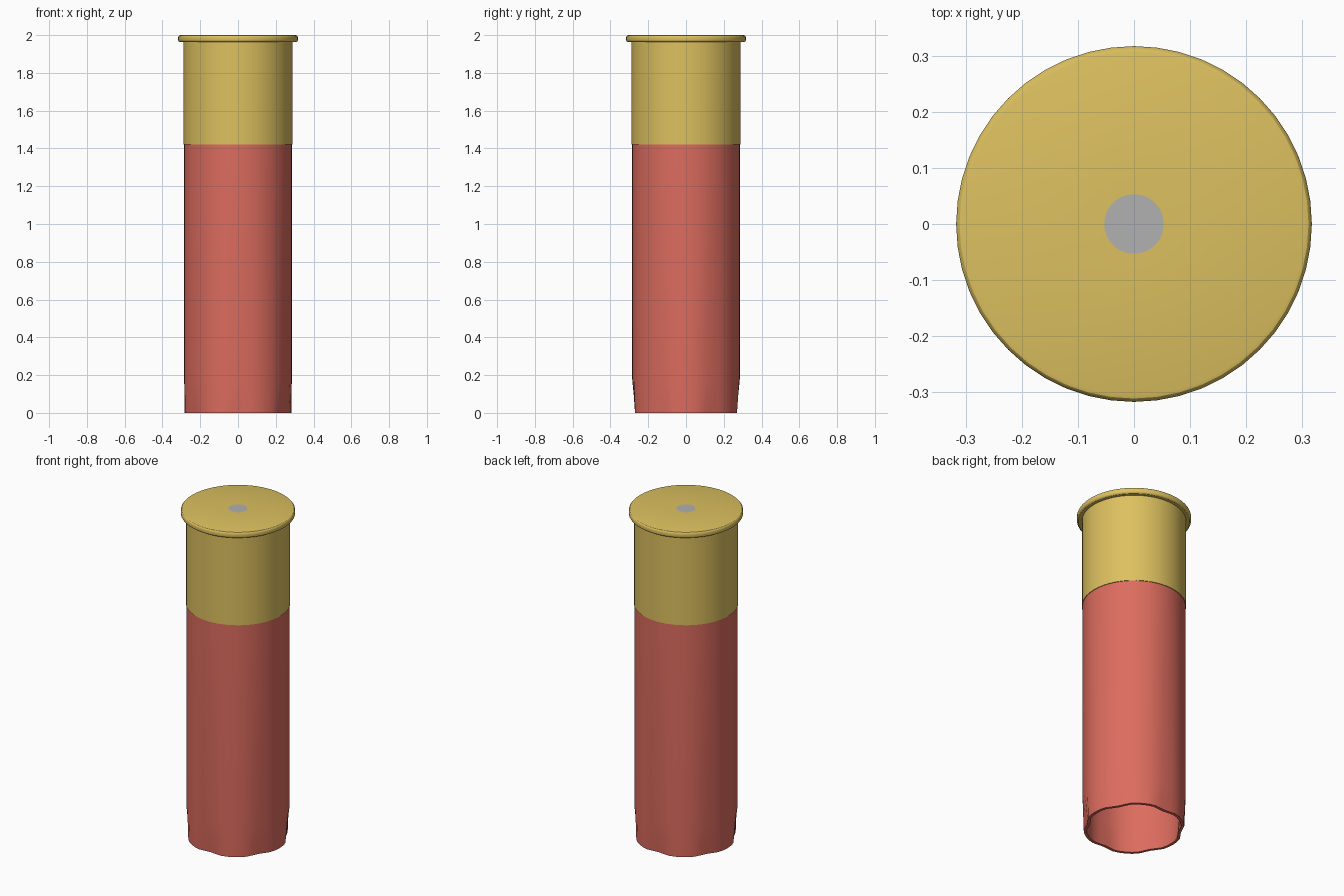
import bpy, math

if "Cube" in bpy.data.objects:
    bpy.data.objects.remove(bpy.data.objects["Cube"])

SEG = 48


def material(name, rgb):
    m = bpy.data.materials.new(name)
    m.diffuse_color = (*rgb, 1.0)
    m.use_nodes = True
    m.node_tree.nodes["Principled BSDF"].inputs["Base Color"].default_value = m.diffuse_color
    return m


def lathe(name, profile, mats, dent=None, cap_start=False, cap_end=False, slot=None):
    """Revolve (radius, height) points about z; dent(angle, z) reduces the radius."""
    verts, faces = [], []
    for r, z in profile:
        for i in range(SEG):
            a = 2 * math.pi * i / SEG
            q = r - (dent(a, z) if dent else 0.0)
            verts.append((q * math.cos(a), q * math.sin(a), z))
    for k in range(len(profile) - 1):
        for i in range(SEG):
            j = (i + 1) % SEG
            faces.append((k * SEG + i, k * SEG + j, (k + 1) * SEG + j, (k + 1) * SEG + i))
    n = len(profile) - 1
    if cap_start:
        faces.append(tuple(reversed(range(SEG))))
    if cap_end:
        faces.append(tuple(range(n * SEG, (n + 1) * SEG)))
    me = bpy.data.meshes.new(name)
    me.from_pydata(verts, [], faces)
    for m in mats:
        me.materials.append(m)
    if slot:
        for p in me.polygons:
            p.material_index = slot(p)
    ob = bpy.data.objects.new(name, me)
    bpy.context.collection.objects.link(ob)
    bpy.context.view_layer.objects.active = ob
    ob.select_set(True)
    bpy.ops.object.shade_smooth_by_angle(angle=math.radians(30))
    ob.select_set(False)
    return ob


red = material("red plastic", (0.72, 0.15, 0.113))
brass = material("brass", (0.72, 0.53, 0.115))
grey = material("primer grey", (0.44, 0.44, 0.44))


# Six crimp grooves that deepen towards the open mouth
def crimp(a, z):
    if z >= 0.18:
        return 0.0
    off = abs((math.degrees(a) % 60) - 30)
    depth = 0.018 * math.cos(math.pi / 2 * min(off / 20, 1)) ** 2 + 0.003
    return depth * (1 - z / 0.18)


# Hollow tube: closed inside the head, down the bore, round the mouth, up the outside
lathe("plastic_hull",
      [(0.268, 1.9), (0.268, 0.18), (0.268, 0.0), (0.285, 0.0), (0.285, 0.18), (0.285, 1.43)],
      [red], dent=crimp, cap_start=True)

# Brass head with rounded rim and a flush primer disc
head = [(0.284, 1.42), (0.289, 1.42), (0.289, 1.963), (0.308, 1.963)]
head += [(0.305 + 0.012 * math.cos(math.radians(t)), 1.975 + 0.012 * math.sin(math.radians(t)))
         for t in (-45, -20, 0)]
head += [(0.305 + 0.012 * math.cos(math.radians(t)), 1.988 + 0.012 * math.sin(math.radians(t)))
         for t in (0, 30, 60, 90)]
head += [(0.053, 2.0)]
lathe("brass_head", head, [brass, grey], cap_end=True,
      slot=lambda p: 1 if len(p.vertices) > 4 else 0)
